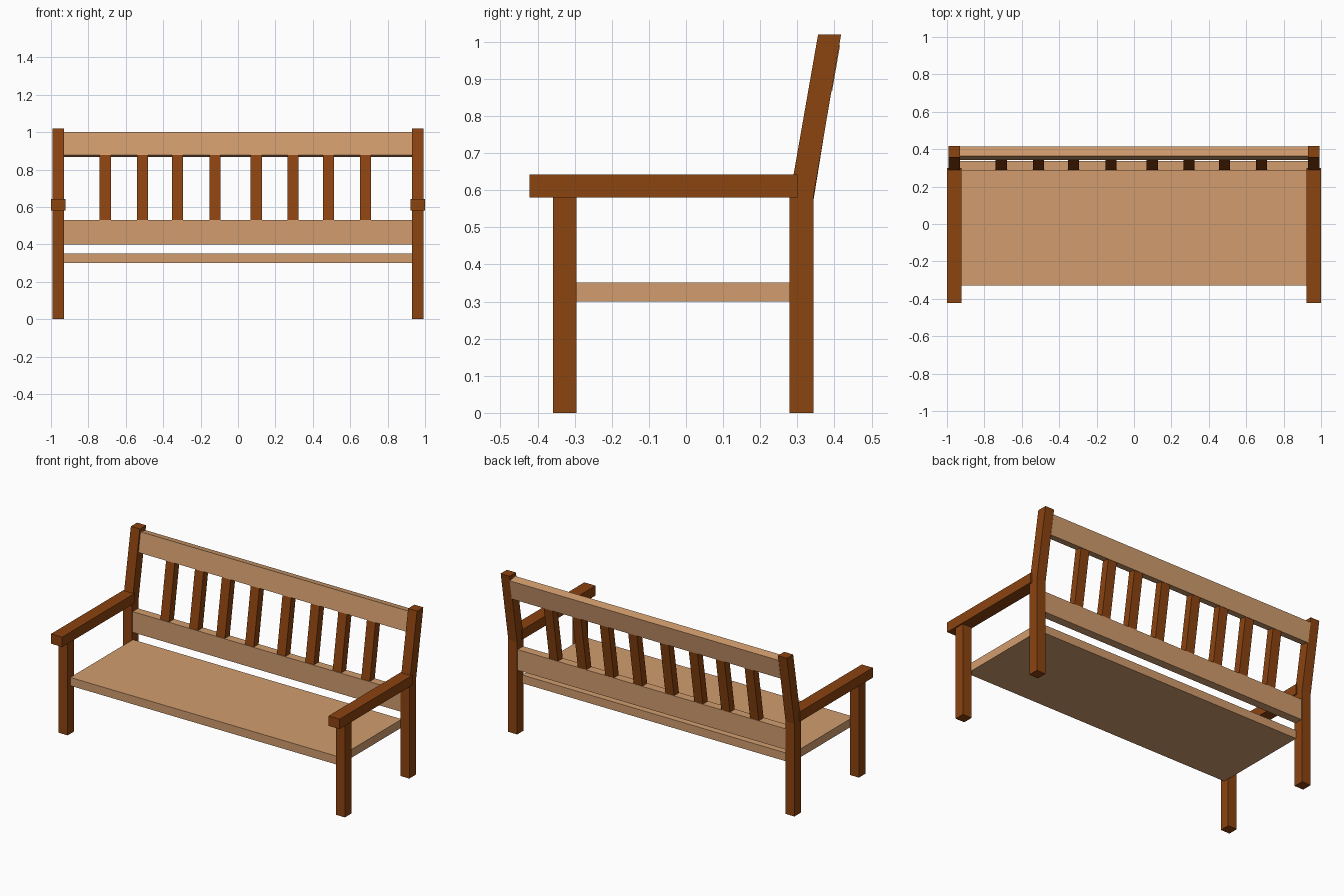
import bpy
import bmesh

cube = bpy.data.objects.get("Cube")
if cube:
    bpy.data.objects.remove(cube, do_unlink=True)


def material(name, color):
    mat = bpy.data.materials.new(name)
    mat.use_nodes = True
    mat.diffuse_color = (*color, 1)
    mat.node_tree.nodes["Principled BSDF"].inputs["Base Color"].default_value = (*color, 1)
    return mat


dark_wood = material("dark brown wood", (0.26, 0.056, 0.005))
light_wood = material("light tan wood", (0.64, 0.335, 0.155))


def extrude_x(name, profile, x_min, x_max, mat):
    """Extrude a side profile of (y, z) points across x."""
    bm = bmesh.new()
    face = bm.faces.new([bm.verts.new((x_min, y, z)) for y, z in profile])
    moved = bmesh.ops.extrude_face_region(bm, geom=[face], use_keep_orig=True)["geom"]
    verts = [v for v in moved if isinstance(v, bmesh.types.BMVert)]
    bmesh.ops.translate(bm, verts=verts, vec=(x_max - x_min, 0, 0))
    bmesh.ops.recalc_face_normals(bm, faces=bm.faces)
    mesh = bpy.data.meshes.new(name)
    bm.to_mesh(mesh)
    bm.free()
    mesh.materials.append(mat)
    obj = bpy.data.objects.new(name, mesh)
    bpy.context.collection.objects.link(obj)
    return obj


def rect(y0, y1, z0, z1):
    return [(y0, z0), (y1, z0), (y1, z1), (y0, z1)]


# Side frames: front leg, bent back post and armrest
back_post = [(0.279, 0), (0.343, 0), (0.343, 0.58), (0.418, 1.02), (0.356, 1.02), (0.279, 0.58)]
frame_parts = [
    ("front_leg", rect(-0.358, -0.295, 0, 0.59), 0.93, 0.992),
    ("back_post", back_post, 0.93, 0.992),
    ("armrest", rect(-0.422, 0.3, 0.58, 0.642), 0.923, 1.0),
]
for part, profile, inner, outer in frame_parts:
    extrude_x("left_" + part, profile, inner, outer, dark_wood)
    extrude_x("right_" + part, profile, -outer, -inner, dark_wood)

# Seat and the two back rails, the upper one leaning with the posts
top_rail = [(0.343, 0.878), (0.394, 0.868), (0.415, 0.99), (0.363, 1.0)]
extrude_x("seat", rect(-0.33, 0.29, 0.3, 0.352), -0.932, 0.932, light_wood)
extrude_x("lower_back_rail", rect(0.285, 0.338, 0.4, 0.53), -0.932, 0.932, light_wood)
extrude_x("upper_back_rail", top_rail, -0.932, 0.932, light_wood)

# Leaning back slats
slat = [(0.287, 0.52), (0.335, 0.52), (0.393, 0.88), (0.345, 0.88)]
centres = [-0.71, -0.51, -0.323, -0.123, 0.097, 0.294, 0.484, 0.682]
for i, x in enumerate(centres):
    extrude_x(f"back_slat_{i + 1}", slat, x - 0.03, x + 0.03, dark_wood)
